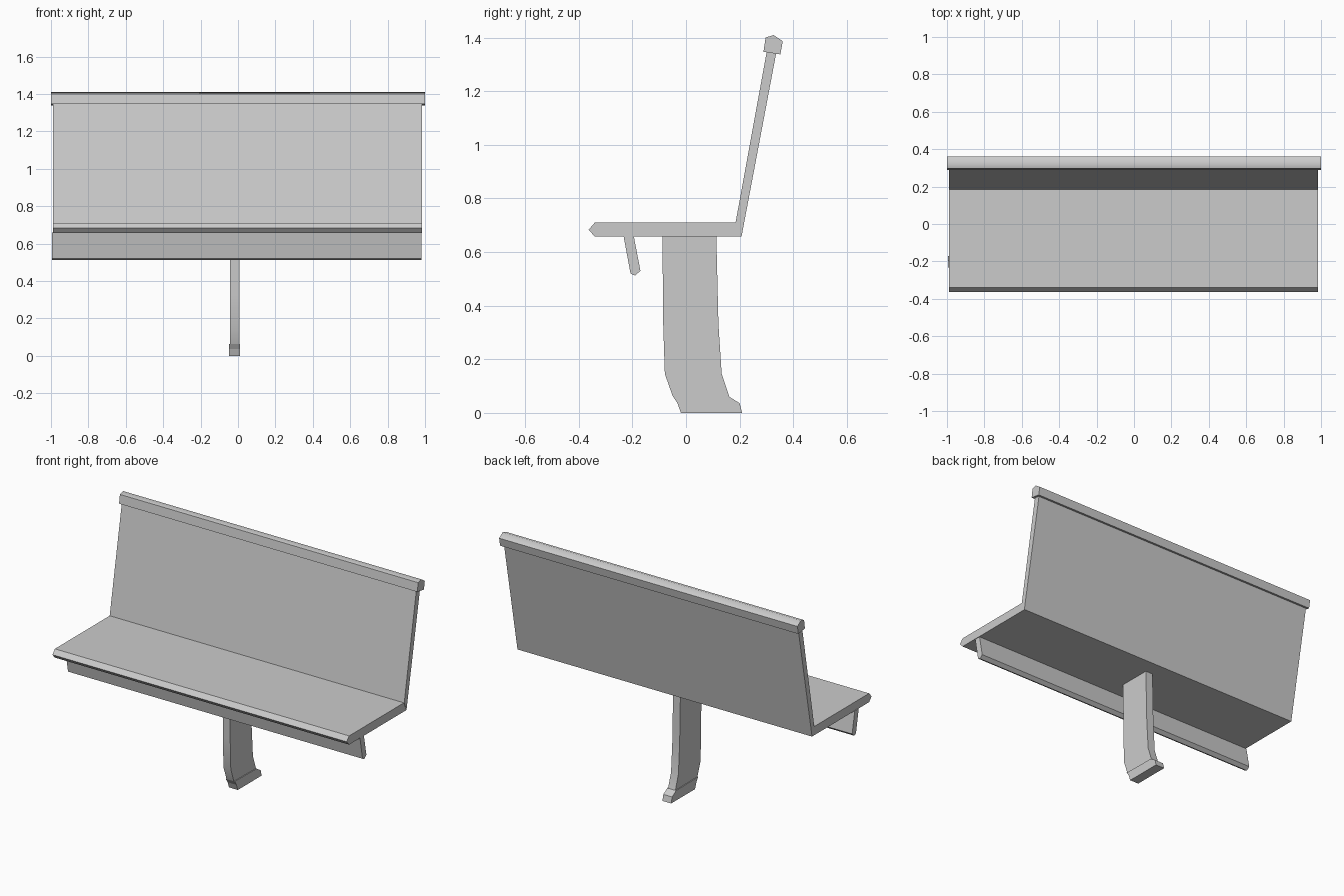
import bpy, bmesh, math

if "Cube" in bpy.data.objects:
    bpy.data.objects.remove(bpy.data.objects["Cube"])


def extrude_profile(name, profile, x0, x1, smooth_angle=None):
    """Extrude a closed (y, z) outline along x."""
    bm = bmesh.new()
    face = bm.faces.new([bm.verts.new((x0, y, z)) for y, z in profile])
    ext = bmesh.ops.extrude_face_region(bm, geom=[face])
    moved = [g for g in ext["geom"] if isinstance(g, bmesh.types.BMVert)]
    bmesh.ops.translate(bm, verts=moved, vec=(x1 - x0, 0, 0))
    bmesh.ops.recalc_face_normals(bm, faces=bm.faces)
    mesh = bpy.data.meshes.new(name)
    bm.to_mesh(mesh)
    bm.free()
    obj = bpy.data.objects.new(name, mesh)
    bpy.context.collection.objects.link(obj)
    if smooth_angle:
        bpy.ops.object.select_all(action='DESELECT')
        obj.select_set(True)
        bpy.context.view_layer.objects.active = obj
        bpy.ops.object.shade_smooth_by_angle(angle=math.radians(smooth_angle))
    return obj


# Seat board with a pointed front edge, mitred at the back
extrude_profile("seat", [(-.363, .683), (-.34, .71), (.185, .71),
                         (.207, .657), (-.34, .657)], -.99, .983)

# Leaning backrest panel
extrude_profile("backrest", [(.185, .71), (.207, .657),
                             (.337, 1.345), (.302, 1.352)], -.99, .985)

# Faceted rail capping the backrest
extrude_profile("top_rail", [(.289, 1.347), (.297, 1.40), (.327, 1.409),
                             (.361, 1.386), (.352, 1.337)], -1, 1, 55)

# Slanted apron under the seat front
extrude_profile("apron", [(-.233, .66), (-.195, .66), (-.17, .53),
                          (-.19, .512), (-.207, .52)], -.995, .98)

# Single central leg, curving backwards towards the ground
extrude_profile("leg", [(-.088, .66), (-.085, .33), (-.079, .146), (-.05, .063),
                        (.162, .06), (.133, .146), (.121, .33), (.113, .66)],
                -.042, .007, 30)

# Slightly wider foot
extrude_profile("foot", [(-.05, .063), (-.032, .036), (-.019, 0),
                         (.209, 0), (.2, .036), (.162, .06)], -.047, .012)
